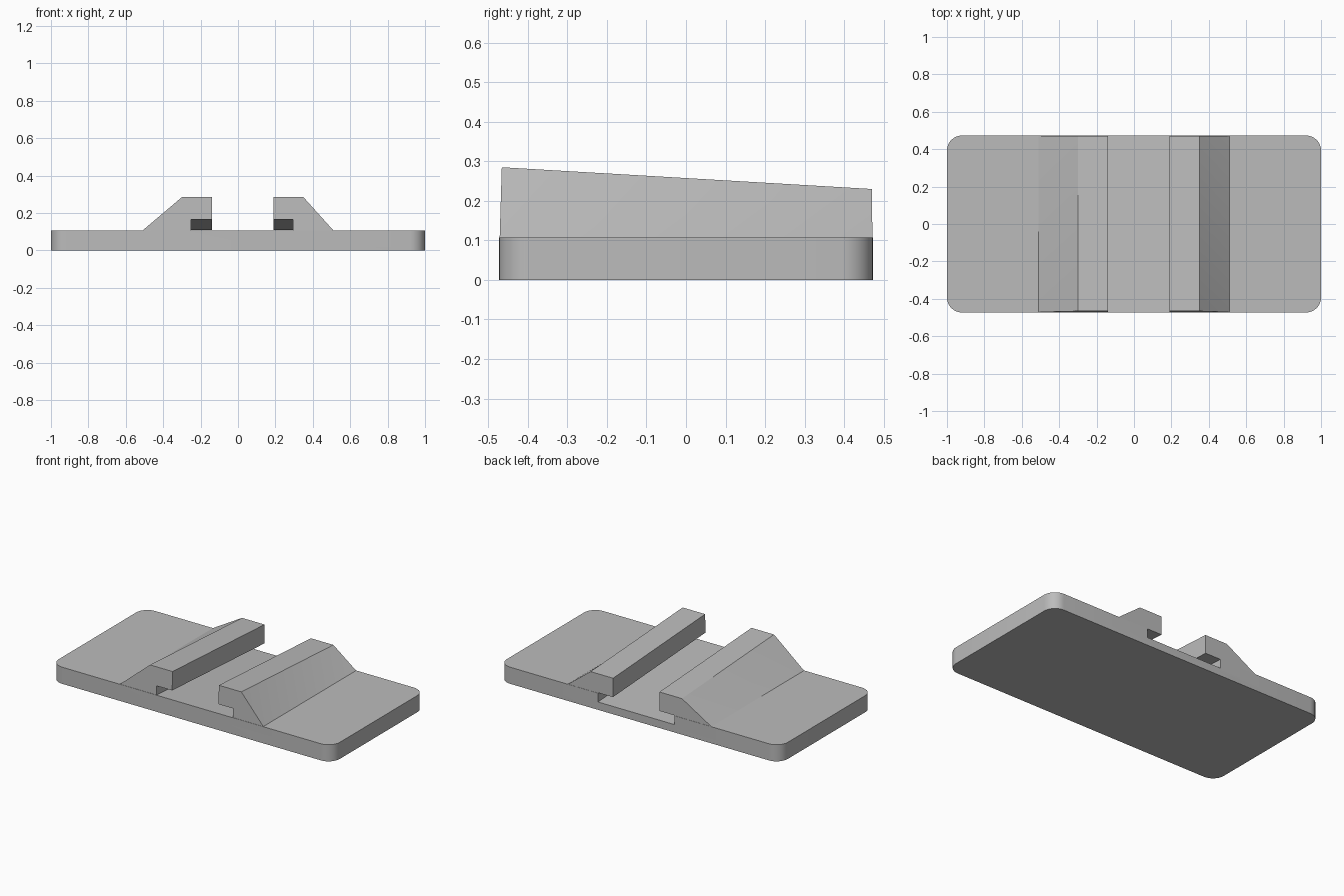
import bpy
import bmesh
import math

if "Cube" in bpy.data.objects:
    bpy.data.objects.remove(bpy.data.objects["Cube"], do_unlink=True)

HALF_Y = 0.473      # half depth of the plate
PLATE_Z = 0.107     # plate thickness
DROP = 0.056        # how far the channel and rails sink towards the back

grey = bpy.data.materials.new("plain_grey")
grey.use_nodes = True
grey.diffuse_color = (0.5, 0.5, 0.5, 1)
grey.node_tree.nodes["Principled BSDF"].inputs["Base Color"].default_value = (0.5, 0.5, 0.5, 1)


def make_object(name, bm):
    bmesh.ops.recalc_face_normals(bm, faces=bm.faces)
    mesh = bpy.data.meshes.new(name)
    bm.to_mesh(mesh)
    bm.free()
    mesh.materials.append(grey)
    obj = bpy.data.objects.new(name, mesh)
    bpy.context.collection.objects.link(obj)
    return obj


def loft(name, front, back, split=None):
    """Join two matching end profiles; side number `split` is made of two triangles."""
    bm = bmesh.new()
    a = [bm.verts.new(p) for p in front]
    b = [bm.verts.new(p) for p in back]
    bm.faces.new(a)
    bm.faces.new(b[::-1])
    for i in range(len(a)):
        j = (i + 1) % len(a)
        if i == split:
            bm.faces.new((a[i], b[j], a[j]))
            bm.faces.new((a[i], b[i], b[j]))
        else:
            bm.faces.new((a[i], a[j], b[j], b[i]))
    return make_object(name, bm)


def apply_boolean(target, tool, operation):
    mod = target.modifiers.new(operation.lower(), "BOOLEAN")
    mod.operation = operation
    mod.solver = "EXACT"
    mod.object = tool
    bpy.ops.object.select_all(action="DESELECT")
    bpy.context.view_layer.objects.active = target
    target.select_set(True)
    bpy.ops.object.modifier_apply(modifier=mod.name)
    bpy.data.objects.remove(tool, do_unlink=True)


# Base plate with rounded vertical corners
bm = bmesh.new()
bmesh.ops.create_cube(bm, size=1)
for v in bm.verts:
    v.co = (v.co.x * 2, v.co.y * 2 * HALF_Y, (v.co.z + 0.5) * PLATE_Z)
uprights = [e for e in bm.edges if abs(e.verts[0].co.z - e.verts[1].co.z) > 0.05]
bmesh.ops.bevel(bm, geom=uprights, offset=0.08, segments=8, profile=0.5, affect="EDGES")
plate = make_object("base_plate", bm)


# Rails: upright inner wall, flat top falling to the back, sloped outer side
def make_rail(name, inner, ridge, outer):
    def profile(top, end, lean):
        points = [(outer, 0.08), (outer, PLATE_Z), (ridge, top), (inner, top), (inner, 0.08)]
        return [(x, end * (HALF_Y - 0.001 - lean * (z - 0.08)), z) for x, z in points]
    return loft(name, profile(0.285, -1, 0.03), profile(0.23, 1, 0.015), split=1)


apply_boolean(plate, make_rail("left_rail", 0.19, 0.35, 0.51), "UNION")
apply_boolean(plate, make_rail("right_rail", -0.14, -0.30, -0.51), "UNION")


# Sloping channel with undercut grooves below both rails
def channel_end(y):
    fall = DROP * (y + HALF_Y) / (2 * HALF_Y)
    low, high = 0.1065 - fall, 0.165 - fall
    return [(-0.25, y, low), (0.295, y, low), (0.295, y, high), (-0.25, y, high)]


channel = loft("channel_cutter", channel_end(-0.6), channel_end(0.6))
channel.hide_render = True
apply_boolean(plate, channel, "DIFFERENCE")

# Clear the plate material left above the groove ceiling between the rails
gap = loft("gap_cutter",
           [(x, -0.6, z) for x, z in ((-0.14, 0.13), (0.19, 0.13), (0.19, 0.4), (-0.14, 0.4))],
           [(x, 0.6, z) for x, z in ((-0.14, 0.08), (0.19, 0.08), (0.19, 0.4), (-0.14, 0.4))])
gap.hide_render = True
apply_boolean(plate, gap, "DIFFERENCE")

plate.name = "slotted_mount_plate"
bpy.ops.object.select_all(action="DESELECT")
plate.select_set(True)
bpy.context.view_layer.objects.active = plate
bpy.ops.object.shade_smooth_by_angle(angle=math.radians(20))
